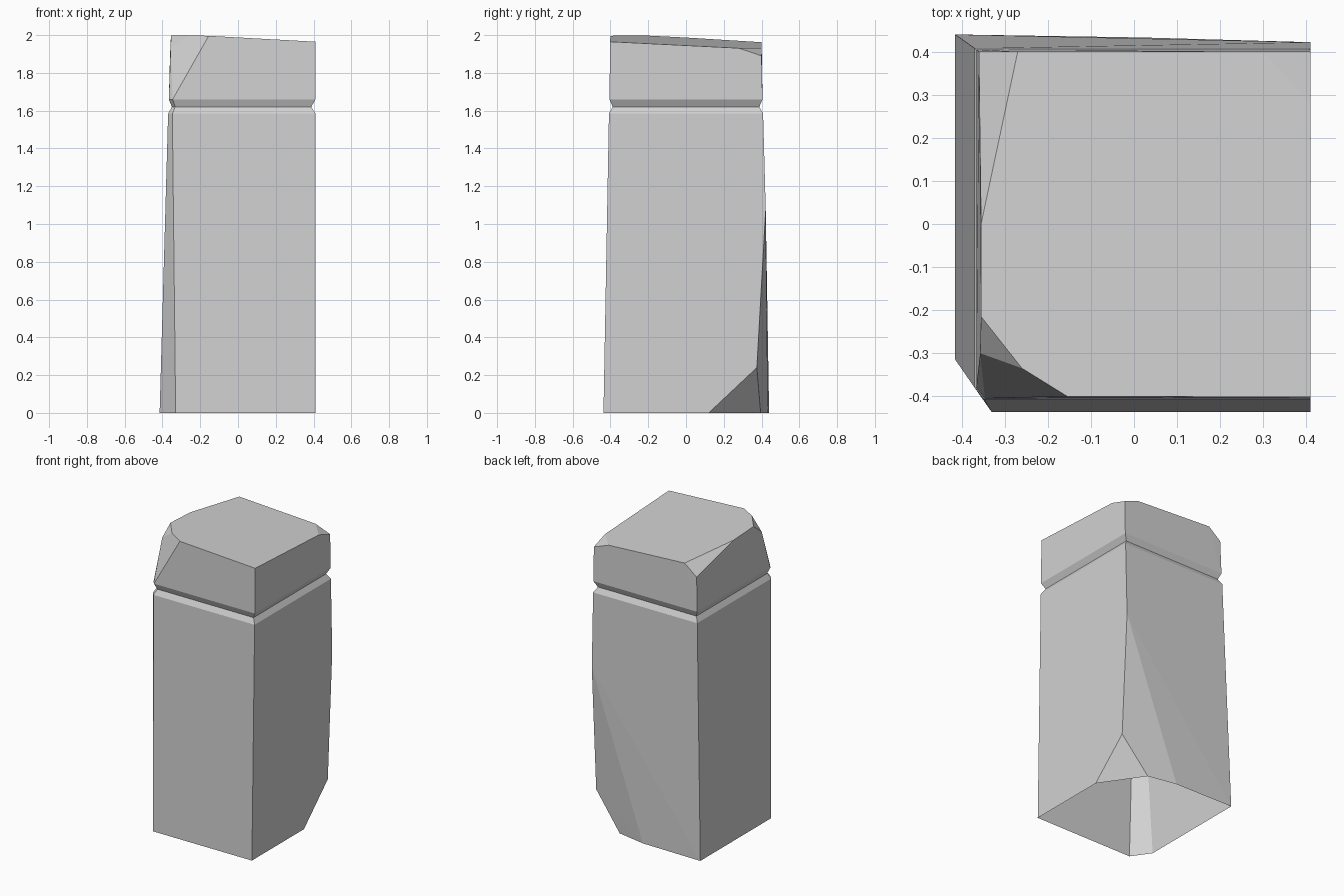
import bpy
import bmesh
import math

cube = bpy.data.objects.get("Cube")
if cube:
    bpy.data.objects.remove(cube, do_unlink=True)

stone = bpy.data.materials.new("grey_stone")
stone.use_nodes = True
colour = (0.64, 0.64, 0.64, 1)
stone.diffuse_color = colour
stone.node_tree.nodes["Principled BSDF"].inputs["Base Color"].default_value = colour

RIGHT = 0.41


def ring(z, left, right, half, cut):
    """Level outline with the front corner on the -x side cut off."""
    return [(left, half, z), (right, half, z), (right, -half, z),
            (left + cut * 0.8, -half, z), (left, -half + cut, z)]


def hull_part(name, points):
    """Faceted stone block, left open where it meets its neighbour or the ground."""
    bm = bmesh.new()
    for p in points:
        bm.verts.new(p)
    bmesh.ops.convex_hull(bm, input=bm.verts[:])
    level = [f for f in bm.faces
             if max(v.co.z for v in f.verts) - min(v.co.z for v in f.verts) < 0.0001]
    bmesh.ops.delete(bm, geom=level, context='FACES')
    loose = [v for v in bm.verts if not v.link_faces]
    bmesh.ops.delete(bm, geom=loose, context='VERTS')
    bmesh.ops.dissolve_limit(bm, angle_limit=math.radians(0.6),
                             verts=bm.verts[:], edges=bm.edges[:])
    bmesh.ops.recalc_face_normals(bm, faces=bm.faces[:])
    mesh = bpy.data.meshes.new(name)
    bm.to_mesh(mesh)
    bm.free()
    mesh.materials.append(stone)
    obj = bpy.data.objects.new(name, mesh)
    bpy.context.collection.objects.link(obj)
    return obj


def top_point(x, y):
    """Point on the gently sloping top."""
    return (x, y, 1.965 - 0.055 * (x - RIGHT) - 0.05 * (y + 0.4))


shaft_top = ring(1.585, -0.37, RIGHT, 0.408, 0.028)
groove = ring(1.62, -0.35, 0.388, 0.388, 0.022)
cap_base = ring(1.66, -0.366, RIGHT, 0.405, 0.025)

# Shaft: tapered block, chipped at the foot of the back corner on the +x side
shaft_foot = [(-0.415, 0.44, 0), (-0.415, -0.315, 0), (-0.33, -0.437, 0), (RIGHT, -0.437, 0)]
chip = [(RIGHT, 0.12, 0), (RIGHT, 0.375, 0.24), (0.22, 0.395, 0),
        (0.02, 0.433, 0), (RIGHT, 0.422, 1.08)]
hull_part("pillar_shaft", shaft_foot + chip + shaft_top)

# Groove under the cap
hull_part("groove_lower_bevel", shaft_top + groove)
hull_part("groove_upper_bevel", groove + cap_base)

# Cap: sloping top with three broken corners
front_break = [(-0.357, -0.3, 1.93), top_point(-0.26, -0.335),
               top_point(-0.155, -0.4), top_point(-0.355, -0.215)]
back_break = [top_point(-0.355, 0), (-0.36, 0.4, 1.89), top_point(-0.27, 0.4)]
small_break = [top_point(0.3, 0.4), (RIGHT, 0.4, 1.89), top_point(RIGHT, 0.28)]
hull_part("pillar_cap", cap_base + front_break + back_break + small_break
          + [top_point(RIGHT, -0.402)])
